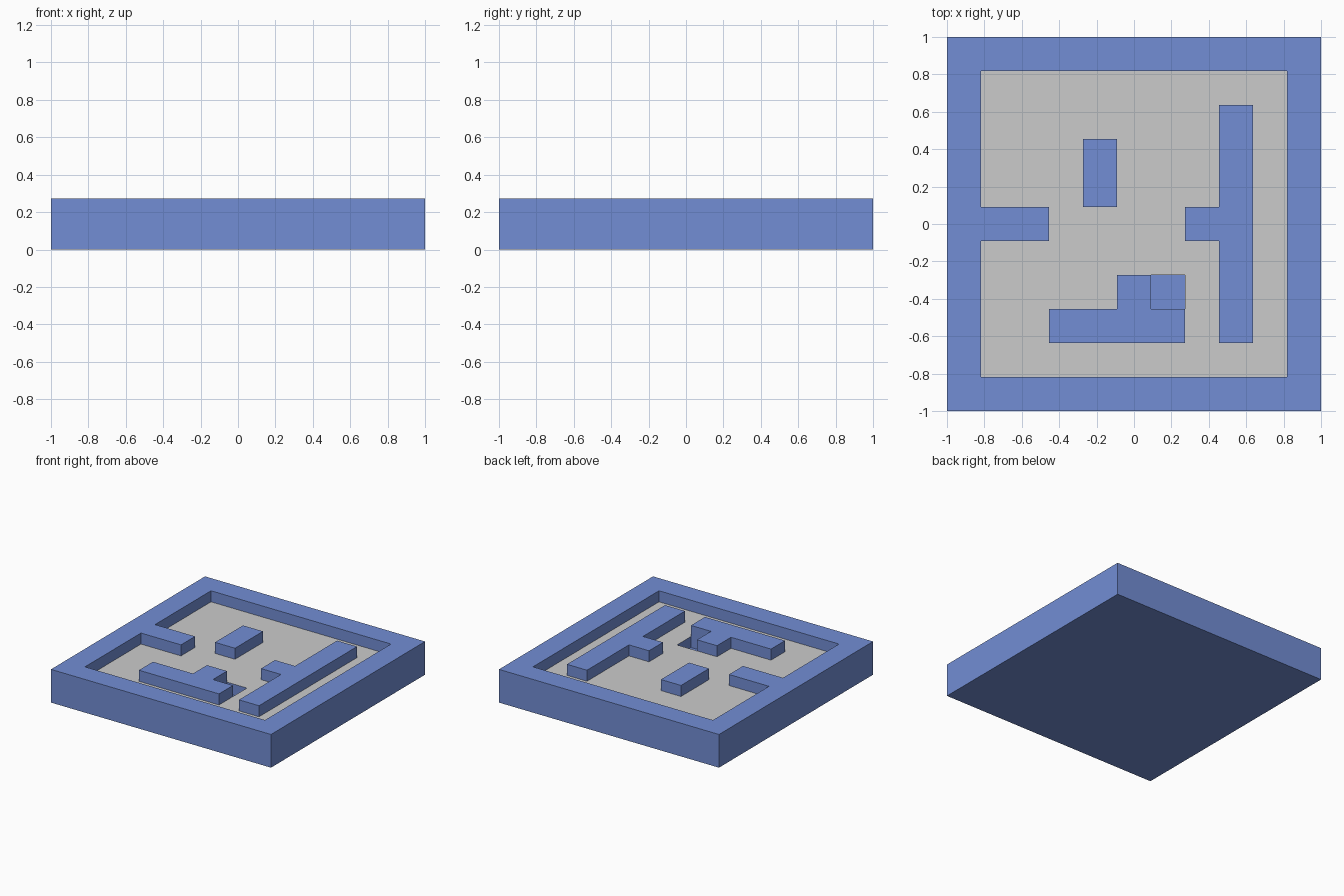
import bpy, bmesh

if "Cube" in bpy.data.objects:
    bpy.data.objects.remove(bpy.data.objects["Cube"])

N = 11
CELL = 2 / N
# Map of the board seen from above, back row first:
# R rim and stub, P post block, T tee wall, S stepped wall, H hole, . floor
LAYOUT = [
    "RRRRRRRRRRR",
    "R.........R",
    "R.......T.R",
    "R...P...T.R",
    "R...P...T.R",
    "RRR....TT.R",
    "R.......T.R",
    "R....SH.T.R",
    "R..SSSS.T.R",
    "R.........R",
    "RRRRRRRRRRR",
]
HEIGHTS = {".": CELL, "H": CELL / 2}
WALL = CELL * 1.5

blue = bpy.data.materials.new("blue")
blue.diffuse_color = (0.17, 0.27, 0.66, 1)
blue.use_nodes = True
blue.node_tree.nodes["Principled BSDF"].inputs["Base Color"].default_value = blue.diffuse_color


def code(i, j):
    return LAYOUT[N - 1 - j][i] if 0 <= i < N and 0 <= j < N else None


def height(c):
    return 0 if c is None else HEIGHTS.get(c, WALL)


def build(name, top_code, side_code, material=None, bottom=False):
    """Tops of the cells marked top_code, and drops around those marked side_code."""
    bm = bmesh.new()

    def quad(*pts):
        bm.faces.new([bm.verts.new(p) for p in pts])

    for i in range(N):
        for j in range(N):
            c = code(i, j)
            h = height(c)
            x0, y0 = i * CELL - 1, j * CELL - 1
            x1, y1 = x0 + CELL, y0 + CELL
            if c == top_code:
                quad((x0, y0, h), (x1, y0, h), (x1, y1, h), (x0, y1, h))
            if c == side_code:
                for di, dj, a, b in ((0, -1, (x0, y0), (x1, y0)),
                                     (1, 0, (x1, y0), (x1, y1)),
                                     (0, 1, (x1, y1), (x0, y1)),
                                     (-1, 0, (x0, y1), (x0, y0))):
                    low = height(code(i + di, j + dj))
                    if low < h - 1e-6:
                        quad((*a, low), (*b, low), (*b, h), (*a, h))
    if bottom:
        quad((-1, -1, 0), (-1, 1, 0), (1, 1, 0), (1, -1, 0))
    # Weld the cells and merge flat areas into single faces
    bmesh.ops.remove_doubles(bm, verts=bm.verts, dist=1e-4)
    bmesh.ops.dissolve_limit(bm, angle_limit=0.01, verts=bm.verts, edges=bm.edges)
    mesh = bpy.data.meshes.new(name)
    bm.to_mesh(mesh)
    bm.free()
    if material:
        mesh.materials.append(material)
    ob = bpy.data.objects.new(name, mesh)
    bpy.context.collection.objects.link(ob)
    return ob


# Outer tray with rim, left stub and underside
build("tray_rim", "R", "R", blue, bottom=True)
# Free-standing walls
build("post_block", "P", "P", blue)
build("tee_wall", "T", "T", blue)
build("stepped_wall", "S", "S", blue)
# Sunken hole: its bottom plus the drops from the floor around it
build("hole", "H", ".", blue)
# Grey playing surface
build("floor", ".", None)
